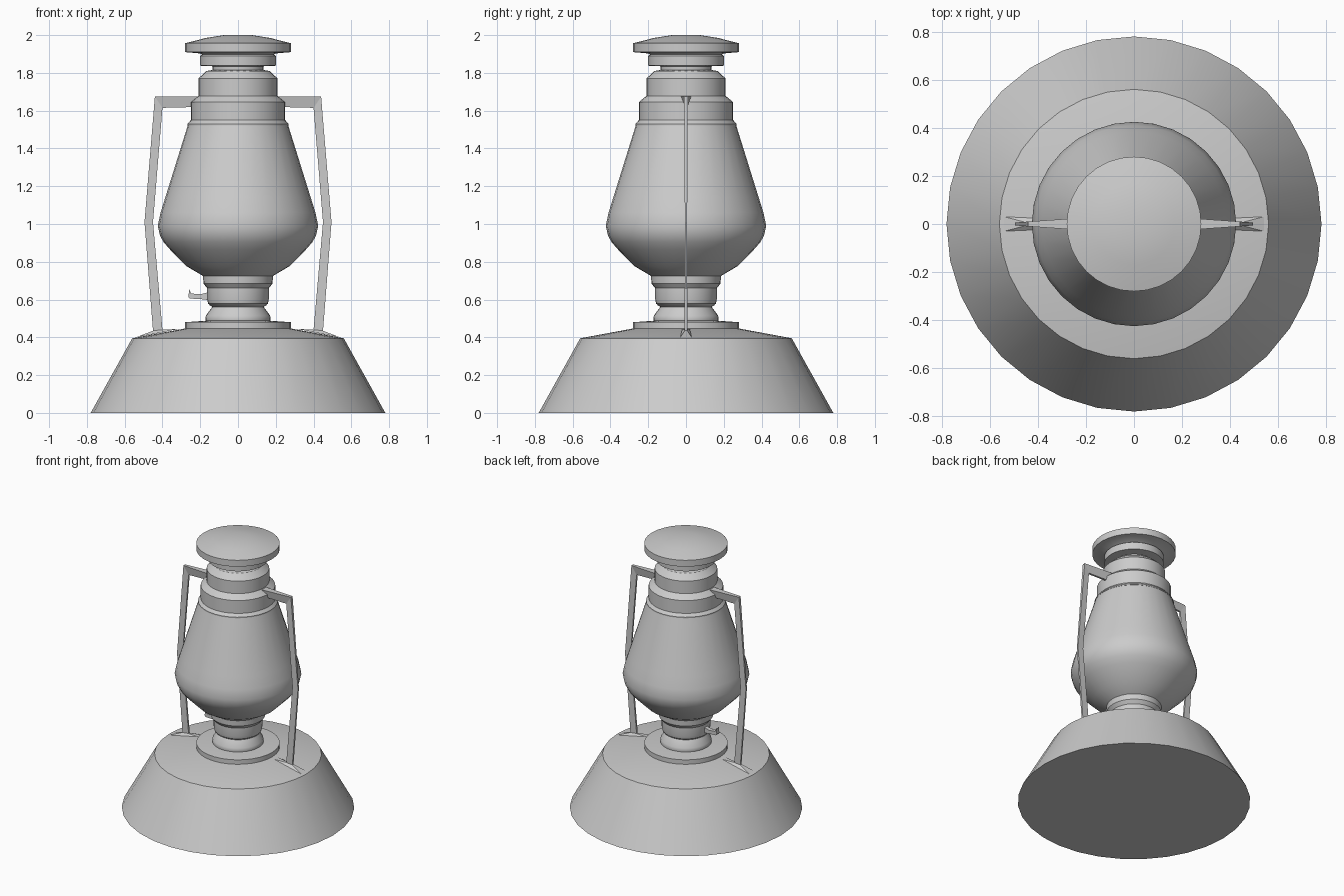
import bpy, bmesh, math

if "Cube" in bpy.data.objects:
    bpy.data.objects.remove(bpy.data.objects["Cube"])


def finish(name, bm, smooth=True):
    bmesh.ops.recalc_face_normals(bm, faces=bm.faces)
    me = bpy.data.meshes.new(name)
    bm.to_mesh(me)
    bm.free()
    ob = bpy.data.objects.new(name, me)
    bpy.context.collection.objects.link(ob)
    if smooth:
        bpy.ops.object.select_all(action='DESELECT')
        ob.select_set(True)
        bpy.context.view_layer.objects.active = ob
        bpy.ops.object.shade_smooth_by_angle(angle=math.radians(30))
    return ob


def lathe(name, profile, n=32):
    """Closed turned part from (radius, z) pairs."""
    bm = bmesh.new()
    rings = [[bm.verts.new((r * math.cos(2 * math.pi * i / n),
                            r * math.sin(2 * math.pi * i / n), z))
              for i in range(n)] for r, z in profile]
    for a, b in zip(rings, rings[1:]):
        for i in range(n):
            j = (i + 1) % n
            bm.faces.new((a[i], a[j], b[j], b[i]))
    bm.faces.new(rings[0])
    bm.faces.new(rings[-1])
    return finish(name, bm)


# turned body, bottom to top
lathe("fuel_tank", [(0.78, 0), (0.56, 0.395), (0.28, 0.447)])
lathe("tank_collar", [(0.28, 0.44), (0.28, 0.48), (0.17, 0.488)])
lathe("burner_neck", [(0.17, 0.48), (0.173, 0.495), (0.17, 0.515),
                      (0.135, 0.563), (0.155, 0.572)])
lathe("burner", [(0.135, 0.56), (0.158, 0.578), (0.163, 0.60), (0.163, 0.66),
                 (0.183, 0.685), (0.185, 0.725)])
lathe("glass_globe", [(0.18, 0.722), (0.27, 0.775), (0.36, 0.865),
                      (0.395, 0.905), (0.413, 0.94), (0.425, 0.99),
                      (0.41, 1.06), (0.385, 1.14), (0.265, 1.525)])
lathe("chimney_band", [(0.268, 1.522), (0.268, 1.53), (0.25, 1.55),
                       (0.25, 1.645), (0.21, 1.678)])
lathe("chimney", [(0.21, 1.67), (0.21, 1.77), (0.168, 1.81), (0.135, 1.815),
                  (0.135, 1.835), (0.20, 1.838), (0.20, 1.89), (0.17, 1.91)])
lathe("cap", [(0.18, 1.89), (0.20, 1.903), (0.28, 1.91), (0.28, 1.957),
              (0.17, 1.985), (0.075, 2.0)])

# side frames: sections of outer point, outer half width, inner point, inner half width
SECTIONS = [((0.20, 1.675), 0.027, (0.20, 1.62), 0.008),
            ((0.44, 1.675), 0.010, (0.40, 1.615), 0.007),
            ((0.495, 1.01), 0.006, (0.450, 1.01), 0.006),
            ((0.45, 0.435), 0.007, (0.40, 0.44), 0.007),
            ((0.54, 0.400), 0.030, (0.31, 0.445), 0.020)]


def frame(name, side):
    bm = bmesh.new()
    rings = []
    for (xo, zo), wo, (xi, zi), wi in SECTIONS:
        rings.append([bm.verts.new((side * x, y, z)) for x, y, z in
                      ((xo, -wo, zo), (xo, wo, zo), (xi, wi, zi), (xi, -wi, zi))])
    for a, b in zip(rings, rings[1:]):
        for i in range(4):
            j = (i + 1) % 4
            bm.faces.new((a[i], a[j], b[j], b[i]))
    bm.faces.new(rings[0])
    bm.faces.new(rings[-1])
    finish(name, bm, smooth=False)


frame("frame_right", 1)
frame("frame_left", -1)

# wick adjuster knob on the left
KNOB = [(-0.14, 0.595), (-0.20, 0.603), (-0.255, 0.605), (-0.263, 0.615),
        (-0.258, 0.655), (-0.248, 0.632), (-0.20, 0.628), (-0.14, 0.642)]
bm = bmesh.new()
face = bm.faces.new([bm.verts.new((x, -0.015, z)) for x, z in KNOB])
ext = bmesh.ops.extrude_face_region(bm, geom=[face], use_keep_orig=True)
for v in ext["geom"]:
    if isinstance(v, bmesh.types.BMVert):
        v.co.y = 0.015
finish("wick_knob", bm, smooth=False)
